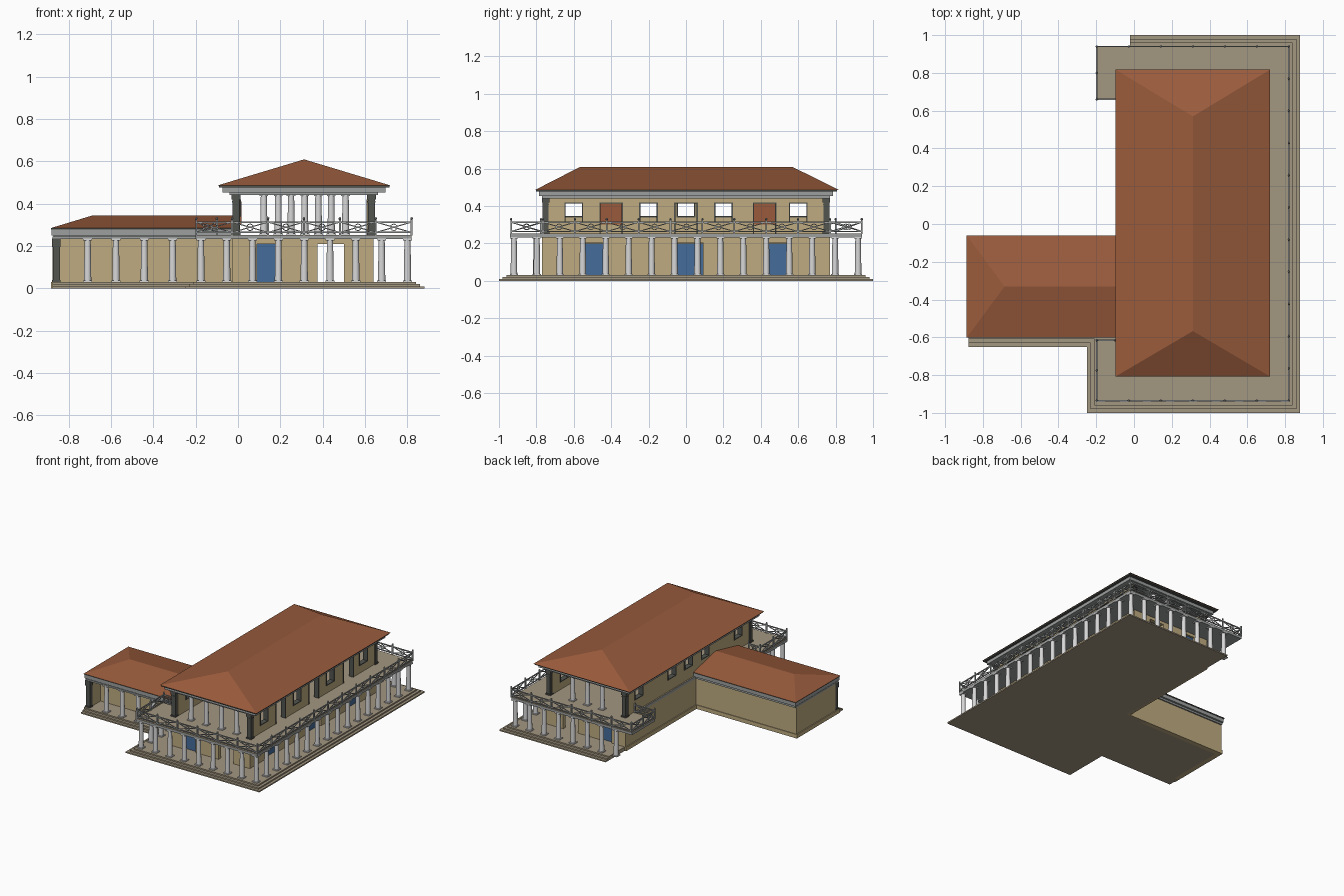
import bpy, bmesh, math
from mathutils import Vector, Matrix

if "Cube" in bpy.data.objects:
    bpy.data.objects.remove(bpy.data.objects["Cube"])


def mat(name, r, g, b):
    m = bpy.data.materials.new(name)
    m.diffuse_color = (r, g, b, 1)
    m.use_nodes = True
    m.node_tree.nodes["Principled BSDF"].inputs["Base Color"].default_value = m.diffuse_color
    return m


TILE = mat("terracotta tile", 0.32, 0.105, 0.045)
WALL = mat("tan plaster", 0.52, 0.41, 0.22)
STONE = mat("stone paving", 0.37, 0.31, 0.22)
WHITE = mat("pale column stone", 0.68, 0.68, 0.68)
GREY = mat("grey trim", 0.34, 0.35, 0.35)
DARK = mat("dark pillar", 0.085, 0.09, 0.08)
BLUE = mat("blue door paint", 0.06, 0.15, 0.33)


def finish(bm, name, material, smooth=False):
    bmesh.ops.recalc_face_normals(bm, faces=bm.faces)
    me = bpy.data.meshes.new(name)
    bm.to_mesh(me)
    bm.free()
    me.materials.append(material)
    ob = bpy.data.objects.new(name, me)
    bpy.context.collection.objects.link(ob)
    if smooth:
        bpy.context.view_layer.objects.active = ob
        ob.select_set(True)
        bpy.ops.object.shade_smooth_by_angle(angle=math.radians(40))
        ob.select_set(False)
    return ob


def box(bm, x0, x1, y0, y1, z0, z1):
    m = Matrix.Translation(((x0 + x1) / 2, (y0 + y1) / 2, (z0 + z1) / 2)) @ \
        Matrix.Diagonal((x1 - x0, y1 - y0, z1 - z0, 1))
    bmesh.ops.create_cube(bm, size=1, matrix=m)


def boxes(name, material, items):
    bm = bmesh.new()
    for b in items:
        box(bm, *b)
    return finish(bm, name, material)


def slab(name, material, pts, z0, z1):
    bm = bmesh.new()
    f = bm.faces.new([bm.verts.new((x, y, z0)) for x, y in pts])
    r = bmesh.ops.extrude_face_region(bm, geom=[f])
    for v in r["geom"]:
        if isinstance(v, bmesh.types.BMVert):
            v.co.z = z1
    if f.is_valid is False or len(bm.faces) < len(pts) + 2:
        bm.faces.new([v for v in bm.verts if v.co.z == z0])
    return finish(bm, name, material)


def bar(bm, a, b, w):
    a, b = Vector(a), Vector(b)
    d = b - a
    m = Matrix.Translation((a + b) / 2) @ d.to_track_quat('Z', 'Y').to_matrix().to_4x4() @ \
        Matrix.Diagonal((w, w, d.length, 1))
    bmesh.ops.create_cube(bm, size=1, matrix=m)


def columns(name, spots, z0, z1, r=0.018):
    bm = bmesh.new()
    for x, y in spots:
        m = Matrix.Translation((x, y, (z0 + z1) / 2))
        bmesh.ops.create_cone(bm, cap_ends=True, segments=14, radius1=r, radius2=r * 0.82,
                              depth=z1 - z0, matrix=m)
        for za, zb, k in ((z0, z0 + 0.007, 1.2), (z1 - 0.008, z1, 1.15)):
            box(bm, x - r * k, x + r * k, y - r * k, y + r * k, za, zb)
    return finish(bm, name, WHITE, True)


def wall(name, axis, pos, a, b, z0, z1, holes=(), t=0.03, frames=True):
    """Straight wall along axis with rectangular holes (start, end, bottom, top)."""
    def seg(s, e, lo, hi, grow=0):
        p = (pos - t / 2 - grow, pos + t / 2 + grow)
        return (s, e, *p, lo, hi) if axis == 'x' else (*p, s, e, lo, hi)
    parts, trim, cur = [], [], a
    for s, e, lo, hi in sorted(holes):
        parts.append(seg(cur, s, z0, z1))
        parts.append(seg(s, e, hi, z1))
        if lo > z0 + 0.005:
            parts.append(seg(s, e, z0, lo))
            trim.append(seg(s, e, lo, lo + 0.007, 0.004))
        trim += [seg(s, s + 0.007, lo, hi, 0.004), seg(e - 0.007, e, lo, hi, 0.004),
                 seg(s, e, hi - 0.007, hi, 0.004)]
        cur = e
    parts.append(seg(cur, b, z0, z1))
    boxes(name, WALL, parts)
    if trim and frames:
        boxes(name + "_frames", DARK, trim)


def hip_roof(name, x0, x1, y0, y1, z, r0, r1, zr):
    bm = bmesh.new()
    c = [bm.verts.new((x, y, z)) for x, y in ((x0, y0), (x1, y0), (x1, y1), (x0, y1))]
    bmesh.ops.contextual_create(bm, geom=c)
    p, q = bm.verts.new((*r0, zr)), bm.verts.new((*r1, zr))
    if abs(r0[0] - r1[0]) > 0.01:      # ridge along x
        fs = ((c[0], c[1], q, p), (c[1], c[2], q), (c[2], c[3], p, q), (c[3], c[0], p))
    else:                              # ridge along y
        fs = ((c[0], c[1], p), (c[1], c[2], q, p), (c[2], c[3], q), (c[3], c[0], p, q))
    for f in fs:
        bm.faces.new(f)
    return finish(bm, name, TILE)


def row(a, b, n):
    return [a + (b - a) * i / (n - 1) for i in range(n)]


# stepped base
for k in range(3):
    i = 0.02 * k
    slab(f"base_step_{k + 1}", STONE,
         [(-0.25 + i, -1 + i), (0.88 - i, -1 + i), (0.88 - i, 1 - i), (-0.02, 1 - i), (-0.02, -0.09),
          (-0.875, -0.09), (-0.875, -0.65 + i), (-0.25 + i, -0.65 + i)], 0.01 * k, 0.01 * (k + 1))

# balcony slab and paving
BAL = [(-0.2, -0.62), (-0.2, -0.94), (0.82, -0.94), (0.82, 0.94), (-0.2, 0.94), (-0.2, 0.66)]
EDGE = BAL + [(-0.03, 0.66), (-0.03, -0.62)]
slab("balcony_slab", GREY, EDGE, 0.233, 0.25)
slab("balcony_paving", STONE, EDGE, 0.25, 0.253)

# ground floor walls
wall("lower_front_wall", 'x', -0.755, -0.02, 0.64, 0.03, 0.235,
     [(0.09, 0.18, 0.03, 0.21), (0.375, 0.5, 0.03, 0.21)], frames=False)
wall("lower_rear_wall", 'x', 0.755, -0.02, 0.64, 0.03, 0.235,
     [(0.09, 0.18, 0.03, 0.21), (0.375, 0.5, 0.03, 0.21)], frames=False)
wall("lower_right_wall", 'y', 0.625, -0.77, 0.77, 0.03, 0.235,
     [(-0.55, -0.44, 0.03, 0.205), (-0.06, 0.09, 0.03, 0.205), (0.44, 0.55, 0.03, 0.205)], frames=False)
wall("lower_left_wall", 'y', -0.01, -0.77, 0.77, 0.0, 0.25)
boxes("blue_doors", BLUE,
      [(0.615, 0.622, s, e, 0.03, 0.2) for s, e in ((-0.55, -0.44), (-0.06, 0.09), (0.44, 0.55))] +
      [(0.09, 0.18, s * 0.75 - 0.004, s * 0.75 + 0.004, 0.03, 0.21) for s in (-1, 1)])

# upper floor side walls, open at both ends
right = [(c - 0.05, c + 0.05, 0.31, 0.42) for c in (-0.6, -0.2, 0.2, 0.6)]
right += [(c - 0.063, c + 0.063, 0.253, 0.42) for c in (-0.4, 0, 0.42)]
left = [(c - 0.05, c + 0.05, 0.34, 0.42) for c in (-0.6, -0.2, 0, 0.2, 0.6)]
wall("upper_right_wall", 'y', 0.625, -0.74, 0.74, 0.25, 0.45, right)
wall("upper_left_wall", 'y', -0.005, -0.74, 0.74, 0.25, 0.45, left)
boxes("inner_shutters", TILE, [(0.01, 0.016, c - 0.06, c + 0.06, 0.3, 0.41) for c in (-0.4, 0.42)])

# dark corner pillars with capitals
pil = []
for x in (-0.01, 0.63):
    for y in (-0.75, 0.75):
        for h, z0, z1 in ((0.016, 0.25, 0.45), (0.021, 0.25, 0.262), (0.021, 0.42, 0.445), (0.018, 0.405, 0.412)):
            pil.append((x - h, x + h, y - h, y + h, z0, z1))
for h, z0, z1 in ((0.016, 0.03, 0.235), (0.02, 0.03, 0.04), (0.02, 0.195, 0.235)):
    pil.append((-0.857 - h, -0.857 + h, -0.575 - h, -0.575 + h, z0, z1))
boxes("corner_pillars", DARK, pil)

# colonnades
lower = [(x, -0.92) for x in row(-0.175, 0.8, 9)]
lower += [(0.8, y) for y in row(-0.92, 0.92, 16)[1:]]
lower += [(x, 0.92) for x in row(-0.175, 0.8, 9)[1:-1]]
lower += [(-0.175, y) for y in (-0.80, -0.68)]
columns("balcony_columns", lower, 0.03, 0.235)
columns("wing_columns", [(x, -0.575) for x in row(-0.71, -0.175, 5)], 0.03, 0.235)
columns("upper_front_columns", [(x, -0.74) for x in row(0.122, 0.508, 4)], 0.253, 0.445)
columns("upper_rear_columns", [(x, 0.74) for x in row(0.19, 0.44, 3)], 0.253, 0.445)

# wing walls
wall("wing_front_wall", 'x', -0.44, -0.86, -0.02, 0.03, 0.24)
wall("wing_rear_wall", 'x', -0.1, -0.873, -0.02, 0.0, 0.24)
wall("wing_end_wall", 'y', -0.86, -0.56, -0.085, 0.0, 0.24)
boxes("wall_foot", WALL, [(-0.88, -0.02, -0.088, -0.08, 0, 0.03), (-0.882, -0.873, -0.6, -0.08, 0, 0.03),
                          (-0.032, -0.02, -0.08, 0.77, 0, 0.03)])

# stepped entablatures and cornices
boxes("main_entablature", GREY, [(-0.04, 0.66, -0.77, 0.77, 0.44, 0.453),
                                 (-0.073, 0.697, -0.785, 0.785, 0.453, 0.477)])
boxes("main_cornice", DARK, [(-0.09, 0.715, -0.803, 0.808, 0.477, 0.486)])
boxes("wing_entablature", GREY, [(-0.876, -0.02, -0.593, -0.075, 0.233, 0.245),
                                 (-0.88, -0.02, -0.597, -0.065, 0.25, 0.277),
                                 (-0.87, -0.02, -0.585, -0.08, 0.245, 0.25)])
boxes("wing_cornice", DARK, [(-0.884, -0.02, -0.6, -0.061, 0.277, 0.284)])

# tiled hip roofs
hip_roof("main_roof", -0.097, 0.72, -0.807, 0.817, 0.486, (0.312, -0.567), (0.312, 0.57), 0.609)
hip_roof("wing_roof", -0.886, -0.015, -0.602, -0.06, 0.284, (-0.685, -0.331), (-0.015, -0.331), 0.345)

# balcony railing: posts, rails, crossed bars and a centre ring
bm = bmesh.new()
path = [(-0.1, -0.615), (-0.197, -0.615), (-0.197, -0.935), (0.82, -0.935), (0.82, 0.94),
        (-0.197, 0.94), (-0.197, 0.66), (-0.03, 0.66)]
for a, b in zip(path, path[1:]):
    a, b = Vector(a), Vector(b)
    n = max(1, round((b - a).length / 0.165))
    for z in (0.264, 0.313):
        bar(bm, (*a, z), (*b, z), 0.007)
    for k in range(n):
        p, q = a.lerp(b, k / n), a.lerp(b, (k + 1) / n)
        c = (p + q) / 2
        bar(bm, (*p, 0.25), (*p, 0.325), 0.009)
        bmesh.ops.create_icosphere(bm, subdivisions=1, radius=0.007, matrix=Matrix.Translation((*p, 0.33)))
        bar(bm, (*p, 0.264), (*q, 0.313), 0.005)
        bar(bm, (*p, 0.313), (*q, 0.264), 0.005)
        d = (q - p).normalized()
        ring = [(*(c + d * 0.016 * math.cos(t)), 0.2885 + 0.016 * math.sin(t))
                for t in (math.tau * j / 8 for j in range(8))]
        for j in range(8):
            bar(bm, ring[j - 1], ring[j], 0.004)
bar(bm, (*path[-1], 0.25), (*path[-1], 0.325), 0.009)
finish(bm, "balcony_railing", GREY)
